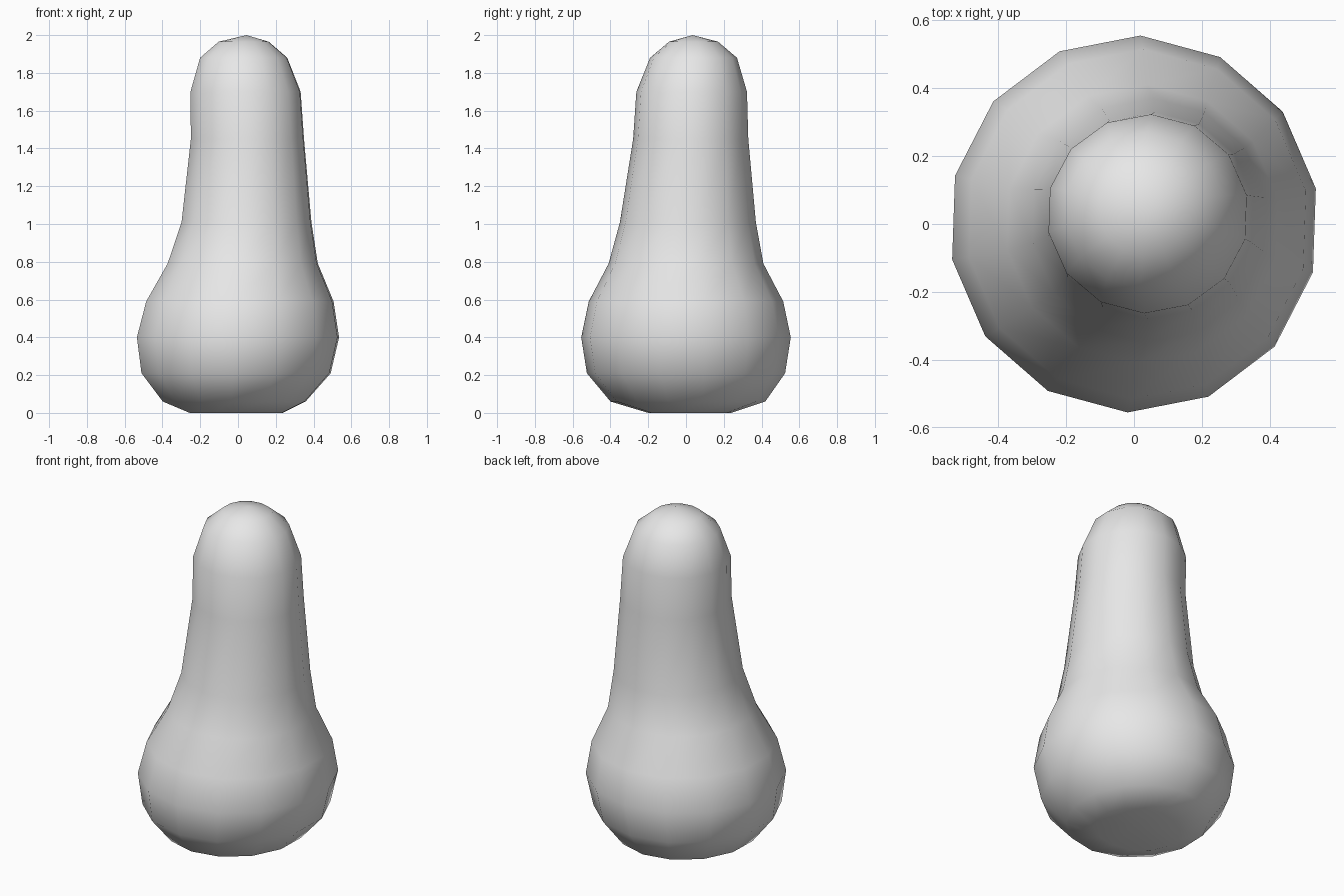
import bpy
import bmesh
from math import cos, sin, pi, radians

cube = bpy.data.objects.get("Cube")
if cube:
    bpy.data.objects.remove(cube, do_unlink=True)

SIDES = 14
START = radians(88)

# Rings from base to crown: height, centre x, centre y, radius x, radius y
RINGS = [
    (0.005, -0.01, 0.02, 0.25, 0.22),
    (0.06, -0.02, 0.01, 0.385, 0.41),
    (0.21, -0.01, 0.0, 0.51, 0.525),
    (0.40, 0.0, 0.0, 0.545, 0.555),
    (0.59, 0.01, 0.0, 0.505, 0.515),
    (0.79, 0.025, 0.0, 0.405, 0.41),
    (1.01, 0.045, 0.01, 0.35, 0.36),
    (1.45, 0.05, 0.025, 0.305, 0.305),
    (1.70, 0.04, 0.03, 0.297, 0.293),
    (1.88, 0.03, 0.04, 0.235, 0.23),
    (1.965, 0.03, 0.04, 0.135, 0.13),
]

# Gourd-shaped body: lofted rings closed by a fan at each end
bm = bmesh.new()
loops = []
for z, cx, cy, rx, ry in RINGS:
    angles = [START + 2 * pi * i / SIDES for i in range(SIDES)]
    loops.append([bm.verts.new((cx + rx * cos(a), cy + ry * sin(a), z)) for a in angles])
for low, high in zip(loops, loops[1:]):
    for i in range(SIDES):
        j = (i + 1) % SIDES
        bm.faces.new((low[i], low[j], high[j], high[i]))

# Slightly dimpled base and rounded crown
base = bm.verts.new((0, 0.01, 0.03))
crown = bm.verts.new((0.045, 0.035, 2.0))
for i in range(SIDES):
    j = (i + 1) % SIDES
    bm.faces.new((loops[0][j], loops[0][i], base))
    bm.faces.new((loops[-1][i], loops[-1][j], crown))

# Settle on the ground
lowest = min(v.co.z for v in bm.verts)
for v in bm.verts:
    if v.co.z < 0.01:
        v.co.z -= lowest
bmesh.ops.recalc_face_normals(bm, faces=bm.faces)
for f in bm.faces:
    f.smooth = True

mesh = bpy.data.meshes.new("gourd_body")
bm.to_mesh(mesh)
bm.free()
body = bpy.data.objects.new("gourd_body", mesh)
bpy.context.collection.objects.link(body)

# Plain grey surface
grey = bpy.data.materials.new("light grey")
grey.use_nodes = True
color = (0.8, 0.8, 0.8, 1)
grey.diffuse_color = color
grey.node_tree.nodes["Principled BSDF"].inputs["Base Color"].default_value = color
mesh.materials.append(grey)
